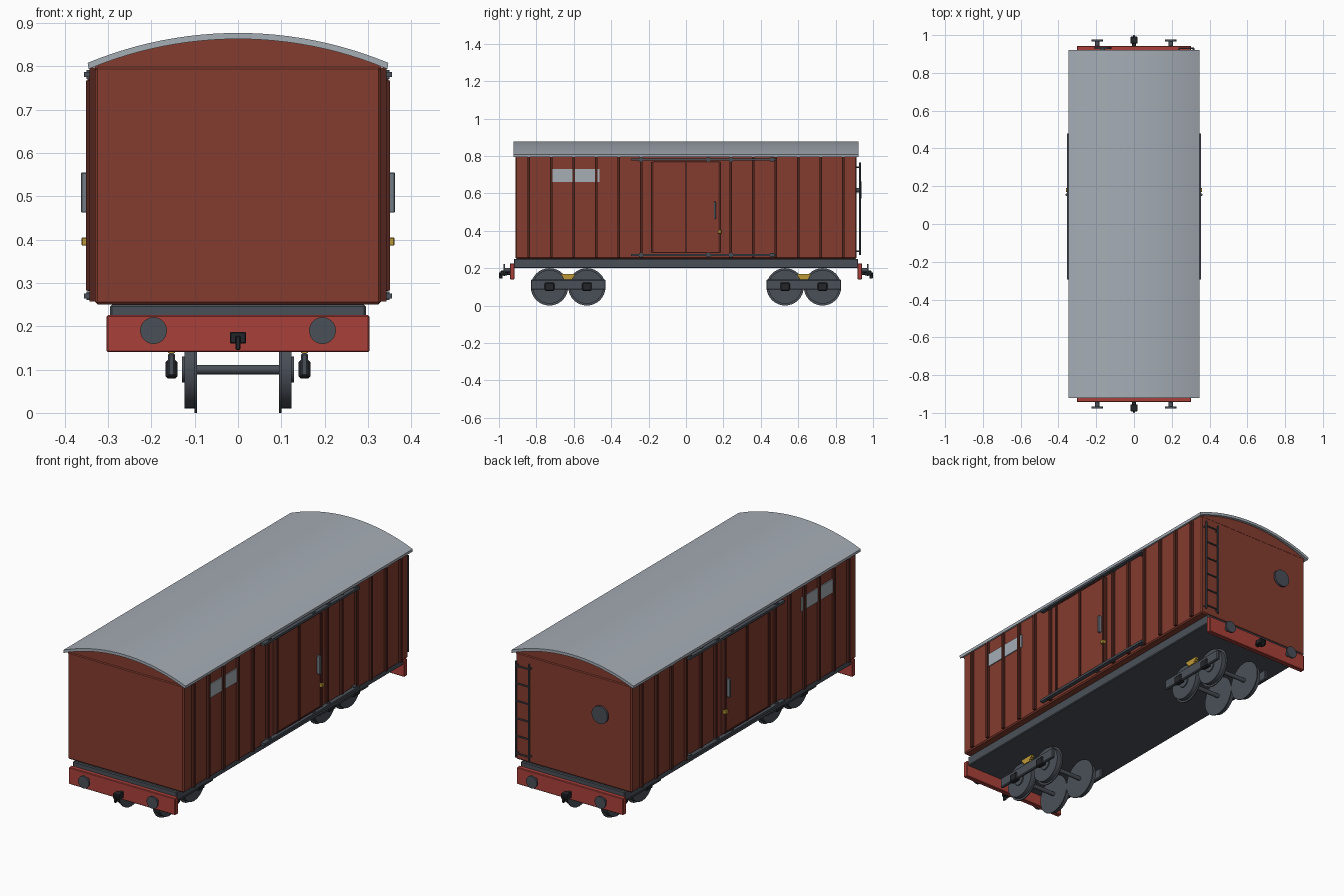
import bpy, bmesh, math
from mathutils import Matrix, Vector

if "Cube" in bpy.data.objects:
    bpy.data.objects.remove(bpy.data.objects["Cube"])


def material(name, *srgb):
    col = [(c / 255 / 12.92 if c < 11 else ((c / 255 + 0.055) / 1.055) ** 2.4) for c in srgb] + [1]
    m = bpy.data.materials.new(name)
    m.use_nodes = True
    m.diffuse_color = col
    m.node_tree.nodes["Principled BSDF"].inputs["Base Color"].default_value = col
    return m


BROWN = material("body_brown", 132, 60, 47)
DARK = material("dark_brown", 82, 37, 29)
RED = material("beam_red", 170, 64, 58)
ROOF = material("light_grey", 165, 173, 181)
STEEL = material("steel_grey", 74, 80, 88)
HANDLE = material("mid_grey", 112, 124, 132)
BLACK = material("near_black", 36, 38, 42)
GOLD = material("brass", 190, 155, 55)


def finish(name, bm, mat, bevel=0, smooth=False):
    bmesh.ops.recalc_face_normals(bm, faces=bm.faces)
    me = bpy.data.meshes.new(name)
    bm.to_mesh(me)
    bm.free()
    me.materials.append(mat)
    ob = bpy.data.objects.new(name, me)
    bpy.context.collection.objects.link(ob)
    if bevel:
        mod = ob.modifiers.new("bevel", "BEVEL")
        mod.width, mod.segments = bevel, 1
    if smooth:
        bpy.ops.object.select_all(action="DESELECT")
        ob.select_set(True)
        bpy.context.view_layer.objects.active = ob
        bpy.ops.object.shade_smooth_by_angle(angle=math.radians(35))
    return ob


def boxes(name, mat, items, bevel=0):
    """One object from boxes given as (x0, x1, y0, y1, z0, z1)."""
    bm = bmesh.new()
    for x0, x1, y0, y1, z0, z1 in items:
        place = Matrix.Translation(((x0 + x1) / 2, (y0 + y1) / 2, (z0 + z1) / 2))
        size = Matrix.Diagonal((abs(x1 - x0), abs(y1 - y0), z1 - z0, 1))
        bmesh.ops.create_cube(bm, size=1, matrix=place @ size)
    return finish(name, bm, mat, bevel)


def rods(name, mat, items, sides=24):
    """One object from cylinders given as (start, end, radius)."""
    bm = bmesh.new()
    for a, b, r in items:
        a, b = Vector(a), Vector(b)
        turn = (b - a).to_track_quat("Z", "Y").to_matrix().to_4x4()
        bmesh.ops.create_cone(bm, cap_ends=True, segments=sides, radius1=r, radius2=r,
                              depth=(b - a).length, matrix=Matrix.Translation((a + b) / 2) @ turn)
    return finish(name, bm, mat, smooth=True)


def prism(name, mat, outline, half_length):
    """Extrude an x-z outline along y."""
    bm = bmesh.new()
    face = bm.faces.new([bm.verts.new((x, -half_length, z)) for x, z in outline])
    new = bmesh.ops.extrude_face_region(bm, geom=[face])["geom"]
    bmesh.ops.translate(bm, vec=(0, 2 * half_length, 0),
                        verts=[v for v in new if isinstance(v, bmesh.types.BMVert)])
    return finish(name, bm, mat, smooth=True)


def arc(radius, half_width, steps=24):
    xs = [half_width * (2 * i / steps - 1) for i in range(steps + 1)]
    return [(x, math.sqrt(radius ** 2 - x * x) - 0.03) for x in xs]


# Body, gables and curved roof
boxes("wagon_body", BROWN, [(-0.33, 0.33, -0.912, 0.912, 0.25, 0.8)], 0.006)
prism("gable", BROWN, [(-0.33, 0.79)] + arc(0.895, 0.33) + [(0.33, 0.79)], 0.908)
prism("roof", ROOF, arc(0.907, 0.347) + arc(0.893, 0.345)[::-1], 0.922)

# Underframe and end beams
boxes("underframe", STEEL, [(-0.295, 0.295, -0.92, 0.92, 0.2, 0.25)], 0.004)
for end, label in ((-1, "front"), (1, "back")):
    boxes(label + "_beam", RED, [(-0.303, 0.303, end * 0.917, end * 0.942, 0.14, 0.226)], 0.003)
    rods(label + "_buffers", STEEL, [
        ((x, end * a, 0.19), (x, end * b, 0.19), r)
        for x in (-0.195, 0.195) for a, b, r in ((0.935, 0.97, 0.012), (0.967, 0.976, 0.031))])
    boxes(label + "_coupler", BLACK, [(-0.019, 0.019, end * 0.955, end * 0.992, 0.16, 0.187),
                                      (-0.01, 0.01, end * 0.935, end * 0.96, 0.163, 0.184),
                                      (-0.006, 0.006, end * 0.98, end * 1.0, 0.145, 0.178)], 0.003)

# Sides: ribs, sliding door, rails, panels and fittings
rib_ys = [s * (0.24 + 0.12 * i) for s in (-1, 1) for i in range(6)]
for s, label in ((1, "left"), (-1, "right")):
    boxes(label + "_ribs", DARK, [(s * 0.325, s * 0.343, y - 0.007, y + 0.007, 0.257, 0.797)
                                  for y in rib_ys])
    boxes(label + "_door", BROWN, [(s * 0.325, s * 0.345, -0.18, 0.18, 0.285, 0.77)], 0.002)
    boxes(label + "_door_frame", DARK,
          [(s * 0.33, s * 0.351, y - 0.006, y + 0.006, 0.283, 0.767) for y in (-0.18, 0, 0.18)]
          + [(s * 0.33, s * 0.347, -0.18, 0.18, z, z + 0.006) for z in (0.281, 0.765)])
    boxes(label + "_door_rails", STEEL,
          [(s * 0.335, s * 0.356, -0.295, 0.48, z, z + 0.012) for z in (0.264, 0.775)]
          + [(s * 0.325, s * 0.35, y - 0.01, y + 0.01, z, z + 0.02)
             for y in (-0.24, 0.12, 0.24, 0.46) for z in (0.26, 0.771)])
    boxes(label + "_panel", ROOF, [(s * 0.327, s * 0.335, -0.715, -0.462, 0.66, 0.73)])
    boxes(label + "_handle", HANDLE, [(s * 0.34, s * 0.362, 0.149, 0.161, 0.462, 0.555)], 0.002)
    boxes(label + "_lock", GOLD, [(s * 0.34, s * 0.361, 0.17, 0.19, 0.386, 0.405)], 0.002)

# Back ladder and brake wheel
rods("ladder", STEEL,
     [((x, 0.93, 0.27), (x, 0.93, 0.765), 0.005) for x in (0.24, 0.315)]
     + [((0.24, 0.93, 0.29 + 0.09 * i), (0.315, 0.93, 0.29 + 0.09 * i), 0.004) for i in range(6)]
     + [((x, 0.905, z), (x, 0.93, z), 0.004) for x in (0.24, 0.315) for z in (0.29, 0.74)], 8)
rods("brake_wheel", STEEL, [((-0.165, 0.905, 0.617), (-0.165, 0.93, 0.617), 0.012),
                            ((-0.165, 0.927, 0.617), (-0.165, 0.938, 0.617), 0.045)])

# Bogies: wheels, axles, side frames, axle boxes and springs
for yc, label in ((-0.63, "front"), (0.63, "back")):
    axles = (yc - 0.1, yc + 0.1)
    rods(label + "_axles", STEEL, [((-0.12, y, 0.1), (0.12, y, 0.1), 0.011) for y in axles], 12)
    rods(label + "_wheels", STEEL, [
        ((s * a, y, 0.1), (s * b, y, 0.1), r) for y in axles for s in (-1, 1)
        for a, b, r in ((0.095, 0.1, 0.1), (0.1, 0.123, 0.09), (0.12, 0.129, 0.03))], 32)
    for s, side in ((1, "left"), (-1, "right")):
        name = label + "_" + side
        boxes(name + "_side_frame", STEEL,
              [(s * 0.145, s * 0.162, yc - 0.2, yc + 0.2, 0.085, 0.138)], 0.004)
        boxes(name + "_axle_boxes", BLACK,
              [(s * 0.14, s * 0.167, y - 0.026, y + 0.026, 0.079, 0.122) for y in axles], 0.005)
        boxes(name + "_spring", GOLD,
              [(s * 0.145, s * 0.162, yc - w, yc + w, z, z + 0.011)
               for w, z in ((0.024, 0.138), (0.031, 0.148), (0.037, 0.158))])
